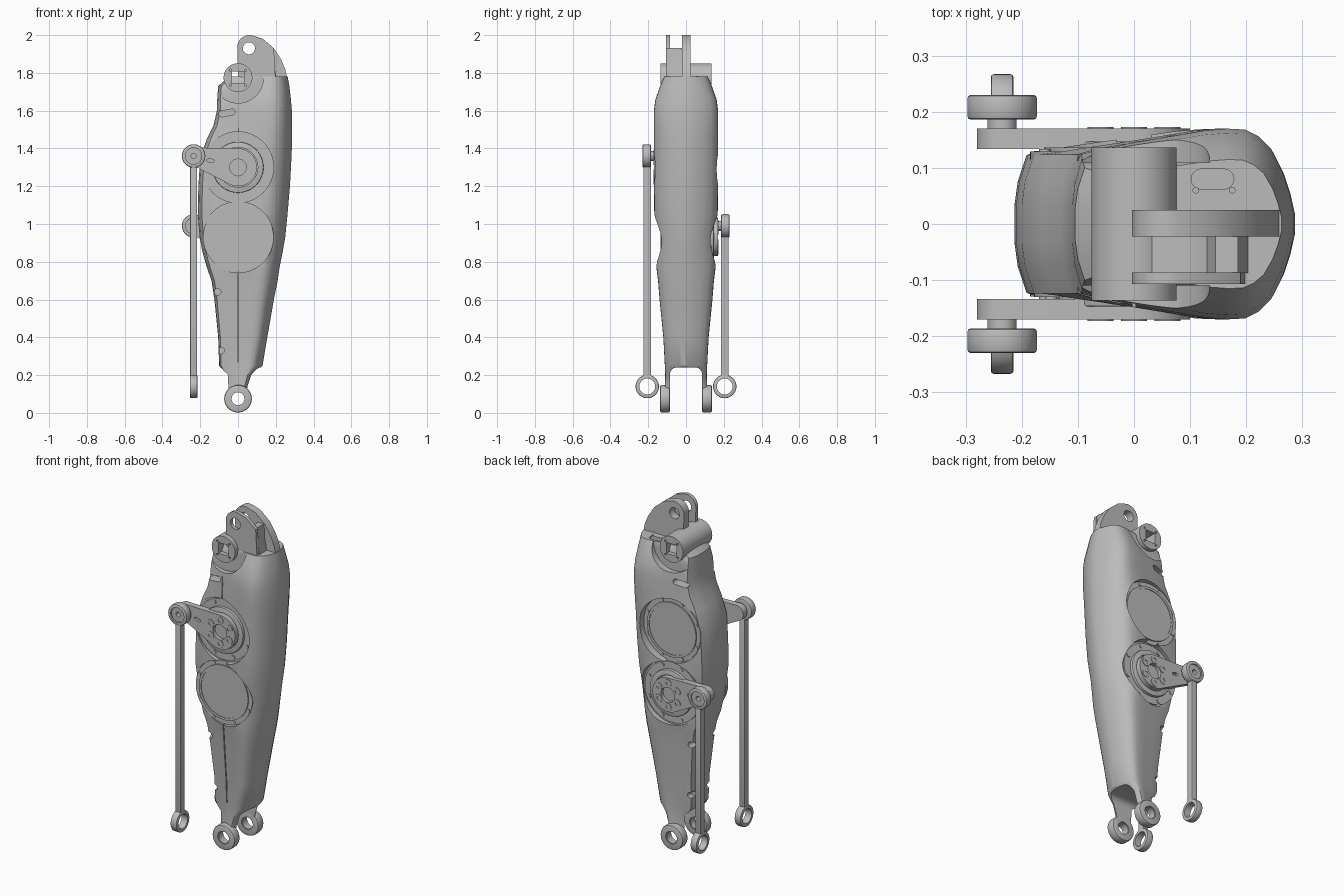
import bpy, bmesh
from math import cos, sin, pi, radians
from mathutils import Matrix, Vector
from mathutils.geometry import convex_hull_2d

if "Cube" in bpy.data.objects:
    bpy.data.objects.remove(bpy.data.objects["Cube"])

metal = bpy.data.materials.new("grey metal")
metal.use_nodes = True
grey = (0.5, 0.5, 0.5, 1)
metal.diffuse_color = grey
metal.node_tree.nodes["Principled BSDF"].inputs["Base Color"].default_value = grey


def finish(name, bm):
    bmesh.ops.recalc_face_normals(bm, faces=bm.faces)
    mesh = bpy.data.meshes.new(name)
    bm.to_mesh(mesh)
    bm.free()
    mesh.materials.append(metal)
    obj = bpy.data.objects.new(name, mesh)
    bpy.context.collection.objects.link(obj)
    return obj


def circle(x, z, r, n=48, turn=0):
    return [(x + r * cos(turn + 2 * pi * i / n), z + r * sin(turn + 2 * pi * i / n)) for i in range(n)]


def hull(points):
    return [points[i] for i in convex_hull_2d([Vector(p) for p in points])]


def prism(name, outline, y0, y1, bevel=0):
    """Extrude an x-z outline along y."""
    bm = bmesh.new()
    face = bm.faces.new([bm.verts.new((x, y0, z)) for x, z in outline])
    out = bmesh.ops.extrude_face_region(bm, geom=[face])["geom"]
    for v in out:
        if isinstance(v, bmesh.types.BMVert):
            v.co.y = y1
    if bevel:
        rim = [e for e in bm.edges if abs(e.verts[0].co.y - e.verts[1].co.y) < 1e-6]
        bmesh.ops.bevel(bm, geom=rim, offset=bevel, segments=2, affect='EDGES', profile=0.5)
    return finish(name, bm)


def cut(obj, cutter):
    mod = obj.modifiers.new("cut", 'BOOLEAN')
    mod.operation, mod.solver, mod.object = 'DIFFERENCE', 'EXACT', cutter
    bpy.context.view_layer.update()
    result = bpy.data.meshes.new_from_object(obj.evaluated_get(bpy.context.evaluated_depsgraph_get()))
    obj.modifiers.clear()
    obj.data = result
    bpy.data.objects.remove(cutter)


def ring(name, x, z, outer, inner, y0, y1, bevel=0):
    obj = prism(name, circle(x, z, outer), y0, y1, bevel)
    lo, hi = min(y0, y1), max(y0, y1)
    cut(obj, prism("cutter", circle(x, z, inner), lo - .02, hi + .02))
    return obj


def turn_to_x(obj, x, y):
    obj.data.transform(Matrix.Translation((x, y, 0)) @ Matrix.Rotation(radians(90), 4, 'Z'))


# Main shell: one half section (fraction of length, fraction of half width) lofted upward
half = [(0, .2), (.012, .45), (.045, .73), (.14, .79), (.25, .84), (.4, .9), (.5, .94), (.6, .98),
        (.7, 1), (.78, .99), (.84, .92), (.9, .78), (.95, .54), (.98, .32), (1, .1)]
section = half + [(u, -v) for u, v in reversed(half)]
# height, left x, right x, half width
stations = [
    (.07, -.05, .05, .115), (.14, -.062, .062, .112), (.2, -.07, .085, .11), (.25, -.1, .13, .112),
    (.4, -.105, .155, .12), (.6, -.125, .19, .14), (.7, -.14, .21, .148), (.77, -.165, .22, .157),
    (.85, -.188, .236, .152), (.93, -.203, .25, .15), (1.05, -.213, .262, .168), (1.2, -.21, .275, .17),
    (1.35, -.2, .283, .17), (1.45, -.165, .287, .17), (1.52, -.13, .287, .17), (1.6, -.112, .285, .17),
    (1.66, -.11, .28, .162), (1.73, -.105, .272, .137), (1.78, -.05, .263, .115)]
bm = bmesh.new()
loops = [[bm.verts.new((a + u * (b - a), v * w, z)) for u, v in section] for z, a, b, w in stations]
count = len(section)
for low, high in zip(loops, loops[1:]):
    for i in range(count):
        j = (i + 1) % count
        bm.faces.new((low[i], low[j], high[j], high[i]))
bm.faces.new(loops[0])
bm.faces.new(loops[-1])
shell = finish("shin_shell", bm)

# Ankle fork gap with rounded top corners
gap = hull([(-.085, -.1), (.085, -.1)] + circle(-.05, .205, .035, 24) + circle(.05, .205, .035, 24))
fork_cutter = prism("cutter", gap, -.3, .3)
turn_to_x(fork_cutter, 0, 0)
cut(shell, fork_cutter)
cut(shell, prism("cutter", circle(0, .075, .037), -.3, .3))

# Side pockets, scoops around the knee shaft, slots and pin holes
KNEE, UPPER, LOWER = 1.775, 1.3, .93
for s in (-1, 1):
    for z in (UPPER, LOWER):
        cut(shell, prism("cutter", circle(0, z, .188), s * .124, s * .3))
    cut(shell, prism("cutter", circle(0, KNEE, .135), s * .11, s * .3))
    cut(shell, prism("cutter", hull(circle(-.085, 1.583, .016, 16) + circle(-.03, 1.593, .016, 16)),
                     s * .07, s * .3))
    for x, z in ((-.108, .64), (-.09, .33)):
        cut(shell, prism("cutter", circle(x, z, .018, 20), s * .05, s * .3))

# Front seam grooves and the cable slot in the top ledge
for low, high, depth in ((.27, .745, .08), (1.49, 1.63, .14)):
    seam = [(-.003, low), (.003, low), (.003, high), (-.003, high)]
    cut(shell, prism("cutter", seam, -depth, -.3))
slot = prism("cutter", hull(circle(.12, 0, .018, 16) + circle(.16, 0, .018, 16)), -.06, .06)
slot.data.transform(Matrix.Translation((0, .08, KNEE)) @ Matrix.Rotation(radians(90), 4, 'X'))
cut(shell, slot)

# Ankle eyes
for s, side in ((-1, "front"), (1, "back")):
    ring(side + "_ankle_eye", 0, .075, .073, .037, s * .085, s * .137, .008)
    ring(side + "_ankle_bushing", 0, .075, .05, .034, s * .09, s * .131)

# Knee shaft with square socket
shaft = prism("knee_shaft", circle(0, KNEE, .076, 64), -.136, .136)
cut(shaft, prism("cutter", circle(0, KNEE, .045, 4, pi / 4), -.3, .3))
for s in (-1, 1):
    for x, z in circle(0, KNEE, .056, 4, pi / 4):
        cut(shaft, prism("cutter", circle(x, z, .006, 10), s * .12, s * .2))

# Top clevis: thin plate, thick plate and web between
nose = circle(.06, 1.936, .064)
thin = prism("clevis_thin_plate", hull(nose + [(.13, 1.98), (.19, 1.93), (.2, 1.74), (.0, 1.78)]), -.107, -.086)
thick = prism("clevis_thick_plate", hull(nose + [(.13, 1.981), (.19, 1.93), (.23, 1.868), (.25, 1.82),
                                                 (.263, 1.76), (.2, 1.72), (.0, 1.78)]), -.022, .025)
for plate in (thin, thick):
    cut(plate, prism("cutter", circle(.058, 1.93, .032), -.3, .3))
prism("clevis_web", [(.0, 1.74), (.0, 1.84), (.09, 1.85), (.13, 1.88), (.145, 1.93), (.185, 1.932),
                     (.19, 1.85), (.21, 1.74)], -.087, -.021)


def bolts(name, z, radius, n, size, y0, y1, turn=0):
    for i, (x, h) in enumerate(circle(0, z, radius, n, turn)):
        prism(f"{name}_{i + 1}", circle(x, h, size, 12), y0, y1)


def cover(side, s, z):
    """Round access cover."""
    prism(side + "_cover_flange", circle(0, z, .185, 64), s * .11, s * .129)
    ring(side + "_cover_rim", 0, z, .16, .146, s * .12, s * .136)
    prism(side + "_cover_plate", circle(0, z, .147, 64), s * .12, s * .133)
    bolts(side + "_cover_bolt", z, .172, 8, .01, s * .12, s * .134, pi / 8)


def drive(side, s, z, tip):
    """Actuator hub, crank arm and push rod."""
    x = -.235
    prism(side + "_hub_flange", circle(0, z, .178, 64), s * .11, s * .13)
    bolts(side + "_flange_bolt", z, .16, 8, .011, s * .12, s * .135, pi / 8)
    ring(side + "_hub_rim", 0, z, .135, .105, s * .12, s * .147, .004)
    arm = prism(side + "_crank_arm", hull(circle(0, z, .1, 64) + circle(x, tip, .045)), s * .134, s * .17)
    cut(arm, prism("cutter", circle(0, z, .045, 12), s * .15, s * .3))
    cut(arm, prism("cutter", hull(circle(-.155, tip - .022, .009, 12) + circle(-.135, tip - .027, .009, 12)),
                   s * .155, s * .3))
    for bx, bz in circle(0, z, .069, 6, pi / 6):
        ring(side + "_hub_bolt", bx, bz, .023, .01, s * .16, s * .173)
    prism(side + "_crank_pin", circle(x, tip, .026), s * .16, s * .19)
    ring(side + "_rod_upper_eye", x, tip, .062, .043, s * .186, s * .23, .006)
    ring(side + "_rod_upper_ball", x, tip, .044, .014, s * .19, s * .222)
    # Rod shank and lower eye, turned a quarter
    rod_y = s * .205
    prism(side + "_push_rod", [(x - .018, .19), (x + .018, .19), (x + .018, tip - .05), (x - .018, tip - .05)],
          rod_y - .02, rod_y + .02, .004)
    eye = ring(side + "_rod_lower_eye", 0, .14, .062, .042, -.02, .02, .005)
    turn_to_x(eye, x, rod_y)


cover("front", -1, LOWER)
cover("back", 1, UPPER)
drive("front", -1, UPPER, 1.36)
drive("back", 1, LOWER, .99)

# Ledge screws beside the cable slot
for x in (.11, .175):
    screw = prism("ledge_screw", circle(0, 0, .006, 10), -.004, .004)
    screw.data.transform(Matrix.Translation((x, .06, KNEE + .005)) @ Matrix.Rotation(radians(90), 4, 'X'))

# Smooth shading with sharp edges kept
bpy.ops.object.select_all(action='DESELECT')
for obj in bpy.context.collection.objects:
    if obj.type == 'MESH' and metal.name in obj.data.materials:
        obj.select_set(True)
        bpy.context.view_layer.objects.active = obj
bpy.ops.object.shade_smooth_by_angle(angle=radians(32))
